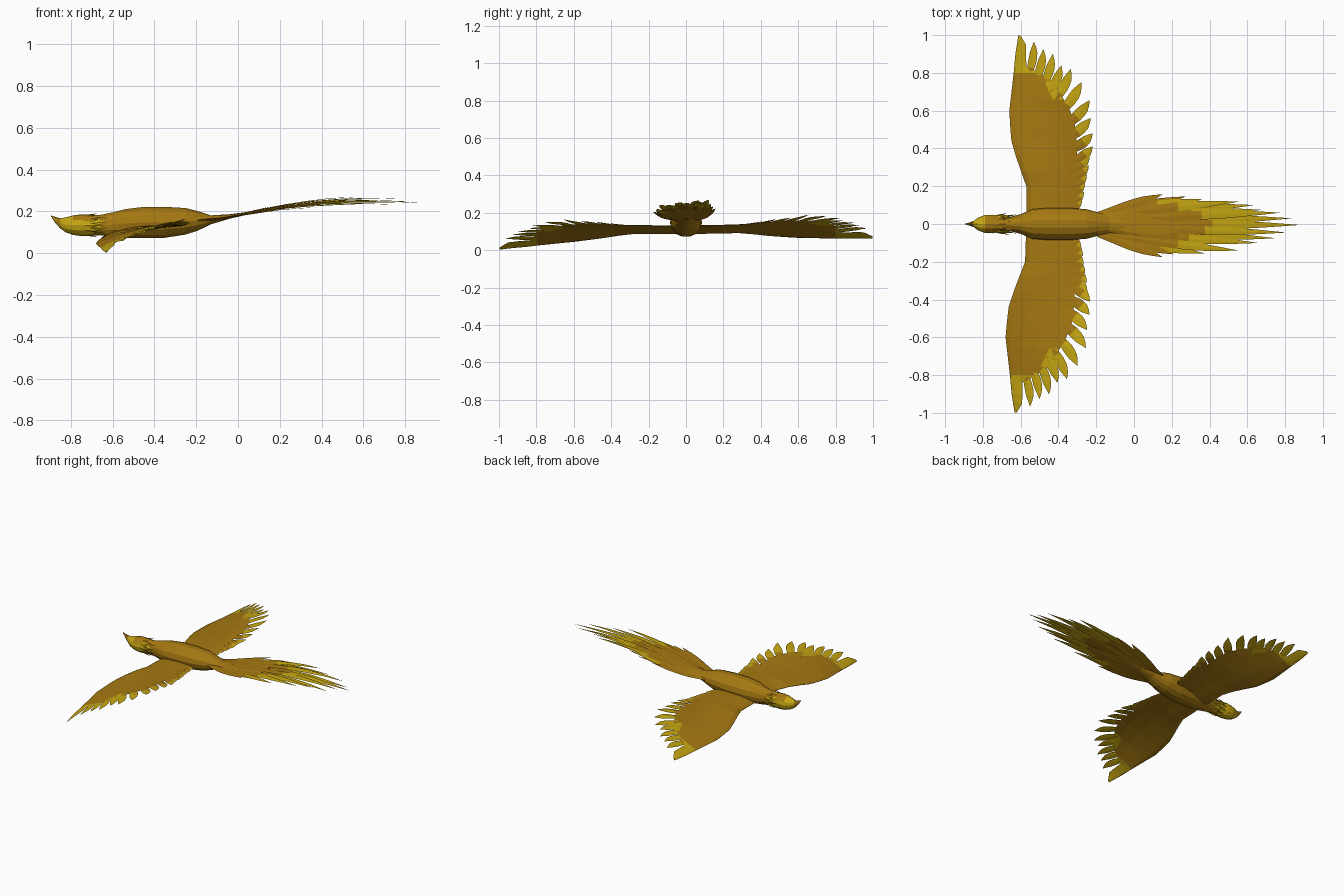
import bpy, bmesh, math, random
from mathutils import Vector

if "Cube" in bpy.data.objects:
    bpy.data.objects.remove(bpy.data.objects["Cube"])

random.seed(4)

def material(name, rgb):
    m = bpy.data.materials.new(name)
    m.diffuse_color = (*rgb, 1)
    m.use_nodes = True
    m.node_tree.nodes["Principled BSDF"].inputs["Base Color"].default_value = m.diffuse_color
    return m

GOLD = material("dark gold", (0.38, 0.19, 0.006))
YELLOW = material("bright yellow", (0.56, 0.38, 0.006))

def interp(table, x):
    for (x0, a), (x1, b) in zip(table, table[1:]):
        if x <= x1:
            return a + (b - a) * max(0, (x - x0) / (x1 - x0))
    return table[-1][1]

def loft(bm, rings, rule=lambda c, i: 0):
    """Skin a list of equal rings, cap both ends, colour by rule(centre, ring)."""
    vs = [[bm.verts.new(p) for p in r] for r in rings]
    n = len(vs[0])
    for i, (a, b) in enumerate(zip(vs, vs[1:])):
        for k in range(n):
            f = bm.faces.new((a[k], a[(k + 1) % n], b[(k + 1) % n], b[k]))
            f.material_index = rule(f.calc_center_median(), i)
    for r, i in ((vs[0], 0), (vs[-1], len(vs) - 1)):
        f = bm.faces.new(r)
        f.material_index = rule(f.calc_center_median(), i)

def finish(bm, name):
    bmesh.ops.remove_doubles(bm, verts=bm.verts, dist=0.0002)
    bmesh.ops.recalc_face_normals(bm, faces=bm.faces)
    me = bpy.data.meshes.new(name)
    bm.to_mesh(me)
    bm.free()
    me.materials.append(GOLD)
    me.materials.append(YELLOW)
    ob = bpy.data.objects.new(name, me)
    bpy.context.collection.objects.link(ob)
    return ob

def feather(bm, base, ctrl, tip, width, place, yellow_from):
    """Thin pointed blade along a bent line; place(x, y) gives the 3D point."""
    base, ctrl, tip = Vector(base), Vector(ctrl), Vector(tip)
    rings, steps = [], 7
    for i in range(steps + 1):
        t = i / steps
        p = base * (1 - t) ** 2 + ctrl * 2 * t * (1 - t) + tip * t * t
        d = ((ctrl - base) * (1 - t) + (tip - ctrl) * t).normalized()
        w = width / 2 * interp([(0, .6), (.5, 1), (.75, .8), (1, .03)], t)
        side = Vector((-d.y, d.x)) * w
        h = Vector((0, 0, 0.003 * (1 - t) + 0.0003))
        a, b, c = place(*(p + side)), place(*p), place(*(p - side))
        rings.append([a, b + h, c, b - h])
    loft(bm, rings, lambda c, i: int((i + .5) / steps > yellow_from))

def oval(x, lo, hi, w, n=14):
    return [(x, w * math.cos(2 * math.pi * k / n),
             (lo + hi) / 2 + (hi - lo) / 2 * math.sin(2 * math.pi * k / n)) for k in range(n)]

# Body: stations of x, bottom, top, half width
bm = bmesh.new()
loft(bm, [oval(*s) for s in [
    (-.72, .09, .182, .036), (-.66, .085, .185, .037), (-.60, .076, .197, .052),
    (-.54, .072, .213, .078), (-.45, .070, .224, .086), (-.35, .072, .224, .086),
    (-.25, .088, .218, .078), (-.19, .108, .202, .062), (-.13, .138, .182, .05),
    (-.04, .165, .187, .035)]])
finish(bm, "body")

# Head with upturned beak
bm = bmesh.new()
loft(bm, [oval(*s, n=12) for s in [
    (-.895, .176, .181, .002), (-.875, .145, .174, .007), (-.85, .118, .167, .016),
    (-.825, .100, .172, .034), (-.79, .088, .181, .047), (-.75, .082, .186, .049),
    (-.71, .082, .185, .042), (-.68, .088, .184, .035)]],
    lambda c, i: int(i > 1 and not (c.x > -.78 and c.z > .165)))
finish(bm, "head")

# Ruff of small pointed feathers round the neck
bm = bmesh.new()
for row, (x, r) in enumerate([(-.735, .047), (-.70, .042)]):
    for k in range(12):
        a = 2 * math.pi * (k + row / 2) / 12
        out = Vector((0, math.cos(a), math.sin(a)))
        tan = Vector((0, -math.sin(a), math.cos(a)))
        c = Vector((x, 0, .134))
        L = random.uniform(.055, .08)
        p0, p1 = c + out * r * .9, c + out * (r + .009) + Vector((L, 0, 0))
        rings = []
        for t, w in ((0, .008), (.45, .011), (1, .0006)):
            p = p0.lerp(p1, t)
            rings.append([p + tan * w, p + out * w * .4, p - tan * w, p - out * w * .4])
        loft(bm, rings, lambda c, i: int(c.z < .165))
finish(bm, "neck_ruff")

# Wings: curves give edges and heights along the span
LEAD = [(.03, -.57), (.2, -.57), (.34, -.62), (.45, -.652), (.6, -.66), (.8, -.637), (.9, -.628), (1, -.612)]
TRAIL = [(.03, -.31), (.3, -.3), (.5, -.305), (.62, -.345), (.7, -.40), (.77, -.44), (.81, -.52), (.835, -.57), (.95, -.572), (1, -.602)]
LEAD_Z = [(.03, .095), (.3, .094), (.45, .07), (.6, .056), (.8, .044), (1, .034)]
BACK_Z = [(.03, .125), (.3, .135), (.5, .16), (.65, .172), (.8, .155), (.93, .115), (1, .09)]
BACK_X = [(.03, -.27), (.4, -.22), (.6, -.23), (.8, -.32), (.93, -.45), (1, -.5)]
TIPS = [(-.275, .13), (-.265, .17), (-.26, .215), (-.25, .26), (-.24, .31), (-.235, .36), (-.22, .41),
        (-.22, .48), (-.23, .56), (-.235, .655), (-.28, .75), (-.335, .82), (-.385, .84),
        (-.43, .90), (-.48, .925), (-.53, .965)]

def make_wing(side, name):
    def place(x, s, lift=0):
        l = interp(LEAD, s)
        u = (x - l) / (interp(BACK_X, s) - l)
        z = interp(LEAD_Z, s) + (interp(BACK_Z, s) - interp(LEAD_Z, s)) * u
        z += .03 * side * s * s + .012 * math.sin(math.pi * min(1, max(0, u)))
        if side < 0:
            x -= .02 * min(1, s / .6)
        return Vector((x, side * s, z + lift))

    bm = bmesh.new()
    rings, us = [], [0, .08, .3, .55, .8, 1]
    for s in [.03, .12, .2, .28, .36, .44, .52, .6, .66, .71, .76, .80, .835, .9, .95, .998]:
        l, t = interp(LEAD, s), interp(TRAIL, s)
        thick = .003 + .012 * (1 - s)
        def row(sgn, cols):
            return [place(l + (t - l) * u, s, sgn * thick * (math.sin(math.pi * u ** .5) + .1)) for u in cols]
        rings.append(row(1, us) + row(-1, us[::-1]))
    loft(bm, rings, lambda c, i: int(abs(c.y) > .81 or (abs(c.y) > .68 and c.x > -.47)))
    # Trailing feathers fan from straight back to outward
    for i, tip in enumerate(TIPS):
        s = tip[1]
        ang = math.radians(interp([(.1, 35), (.5, 36), (.65, 45), (.8, 60), (.97, 80)], s))
        L = interp([(.1, .11), (.4, .14), (.65, .2), (.97, .2)], s)
        d = Vector((math.cos(ang), math.sin(ang)))
        base = Vector(tip) - d * L
        ctrl = Vector(tip) - d * L * .45 + Vector((d.y, -d.x)) * .022
        w = interp([(.1, .04), (.5, .058), (.7, .06), (.97, .046)], s)
        feather(bm, base, ctrl, tip, w, place, interp([(.1, .75), (.4, .6), (.65, .4), (.97, .25)], s))
    finish(bm, name)

make_wing(1, "left_wing")
make_wing(-1, "right_wing")

# Tail: long feathers over a short fan
TAIL_Z = [(-.2, .158), (-.1, .166), (0, .183), (.2, .220), (.4, .243), (.6, .252), (.9, .243)]
TAIL_TIPS = [(-.02, .10), (.07, .135), (.15, .157), (.27, .145), (.36, .13), (.55, .118), (.63, .10),
             (.67, .075), (.77, .06), (.83, .03), (.87, -.005), (.80, -.045), (.74, -.075),
             (.65, -.10), (.55, -.14), (.37, -.155), (.21, -.16), (.15, -.175), (.07, -.15), (-.02, -.105)]
bm = bmesh.new()
for i, (x, y) in enumerate(TAIL_TIPS):
    lift = .007 * (i % 3 - 1)
    def place(px, py):
        k = max(0, (px + .15) / .6)
        return Vector((px, py, interp(TAIL_Z, px) + .1 * py * min(1, k) + lift * min(1, k)))
    base = (-.19, y * .3)
    ctrl = ((x - .19) / 2, y * (.8 if x > .3 else .62))
    feather(bm, base, ctrl, (x, y), .05 if x > .3 else .055, place, .62 if x > .3 else 1)
finish(bm, "tail_feathers")

bm = bmesh.new()
rings = []
for x, w in [(-.2, .06), (-.12, .062), (-.05, .08), (.03, .1), (.1, .112), (.17, .11), (.23, .095)]:
    z = interp(TAIL_Z, x)
    h = interp([(-.2, .02), (0, .008), (.3, .002)], x)
    rings.append([(x, -w, z - .006), (x, -w / 2, z + h * .8), (x, 0, z + h), (x, w / 2, z + h * .8),
                  (x, w, z + .004), (x, 0, z - h)])
loft(bm, rings)
finish(bm, "tail_fan")
